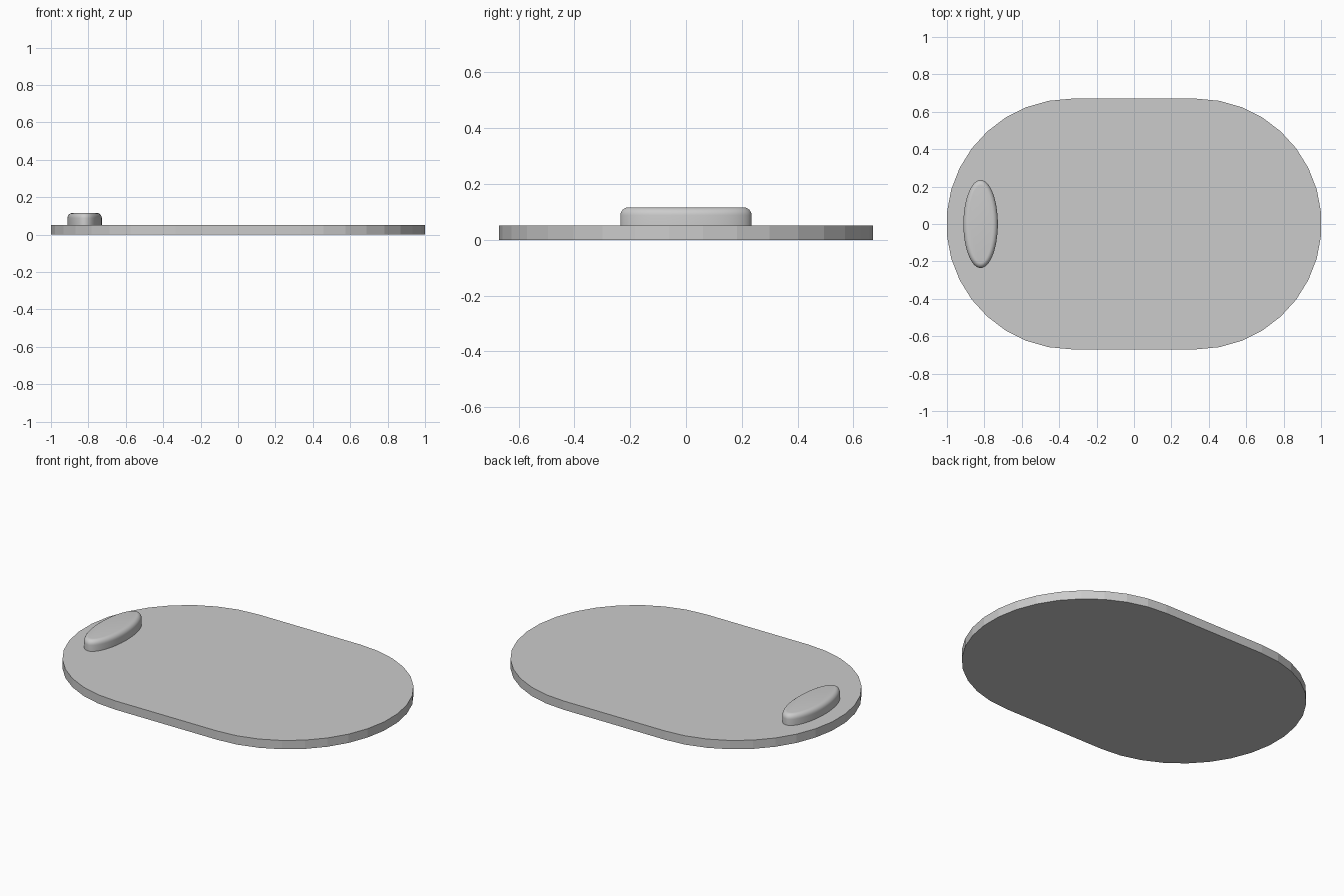
import bpy, bmesh
from math import sin, cos, pi

cube = bpy.data.objects.get("Cube")
if cube:
    bpy.data.objects.remove(cube)

# Single plain grey
grey = bpy.data.materials.new("light_grey")
grey.use_nodes = True
color = (0.6, 0.6, 0.6, 1)
grey.diffuse_color = color
grey.node_tree.nodes["Principled BSDF"].inputs["Base Color"].default_value = color


def loft(name, rings, smooth=False):
    """Join equal-length closed rings into a capped solid."""
    bm = bmesh.new()
    loops = [[bm.verts.new(p) for p in ring] for ring in rings]
    n = len(loops[0])
    for low, high in zip(loops, loops[1:]):
        for i in range(n):
            j = (i + 1) % n
            bm.faces.new((low[i], low[j], high[j], high[i]))
    bm.faces.new(loops[0][::-1])
    bm.faces.new(loops[-1])
    mesh = bpy.data.meshes.new(name)
    bm.to_mesh(mesh)
    bm.free()
    mesh.materials.append(grey)
    obj = bpy.data.objects.new(name, mesh)
    bpy.context.collection.objects.link(obj)
    if smooth:
        bpy.ops.object.select_all(action='DESELECT')
        obj.select_set(True)
        bpy.context.view_layer.objects.active = obj
        bpy.ops.object.shade_smooth_by_angle(angle=pi / 5)
    return obj


# Flat slab with a faceted half-round at each end
RADIUS, OFFSET, STEPS = 0.67, 0.333, 17
outline = []
for side in (1, -1):
    for k in range(STEPS + 1):
        a = -pi / 2 + pi * k / STEPS
        outline.append((side * (OFFSET + RADIUS * cos(a)), side * RADIUS * sin(a)))
loft("base_plate", [[(x, y, z) for x, y in outline] for z in (0, 0.052)])

# Oval button with a rounded top edge
TOP, FILLET, SIDES = 0.116, 0.028, 64


def oval(inset, z):
    return [(-0.82 + (0.092 - inset) * cos(2 * pi * i / SIDES),
             (0.235 - inset) * sin(2 * pi * i / SIDES), z) for i in range(SIDES)]


rings = [oval(0, 0.045)]
for k in range(7):
    a = pi / 2 * k / 6
    rings.append(oval(FILLET * (1 - cos(a)), TOP - FILLET * (1 - sin(a))))
loft("oval_button", rings, smooth=True)
